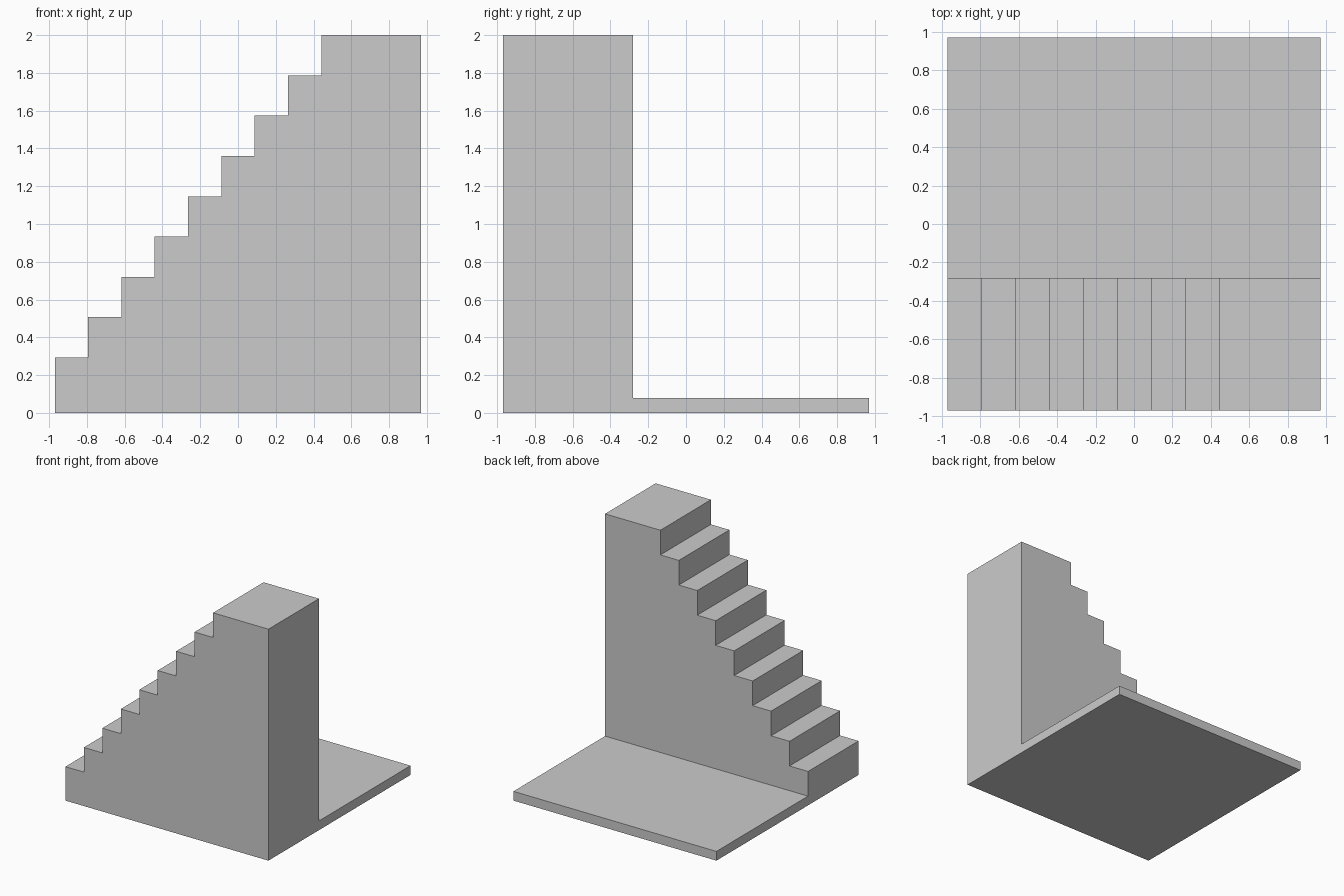
import bpy, bmesh

if "Cube" in bpy.data.objects:
    bpy.data.objects.remove(bpy.data.objects["Cube"])

HALF = 0.97            # half width and half depth
BACK = -0.28           # rear face of the staircase
SLAB = 0.08            # floor slab thickness
STEPS = 9
TREAD = 2 * HALF / 11  # the landing is three treads long
RISE = (2 - SLAB) / STEPS

# staircase side profile (x, z)
profile = [(HALF, 0), (-HALF, 0)]
for i in range(STEPS):
    z = SLAB + RISE * (i + 1)
    x0 = -HALF + TREAD * i
    x1 = x0 + TREAD if i < STEPS - 1 else HALF
    profile += [(x0, z), (x1, z)]

bm = bmesh.new()

# solid staircase block
face = bm.faces.new([bm.verts.new((x, -HALF, z)) for x, z in profile])
res = bmesh.ops.extrude_face_region(bm, geom=[face])
verts = [e for e in res["geom"] if isinstance(e, bmesh.types.BMVert)]
bmesh.ops.translate(bm, verts=verts, vec=(0, BACK + HALF, 0))

# floor slab drawn out of the bottom strip of the back face
bmesh.ops.bisect_plane(bm, geom=bm.verts[:] + bm.edges[:] + bm.faces[:],
                       plane_co=(0, 0, SLAB), plane_no=(0, 0, 1))
strip = [f for f in bm.faces
         if all(abs(v.co.y - BACK) < 1e-4 and v.co.z < SLAB + 1e-4 for v in f.verts)]
res = bmesh.ops.extrude_face_region(bm, geom=strip)
verts = [e for e in res["geom"] if isinstance(e, bmesh.types.BMVert)]
bmesh.ops.translate(bm, verts=verts, vec=(0, HALF - BACK, 0))

# merge coplanar faces and tidy normals
bmesh.ops.dissolve_limit(bm, angle_limit=0.01, verts=bm.verts[:], edges=bm.edges[:])
bmesh.ops.recalc_face_normals(bm, faces=bm.faces[:])

mesh = bpy.data.meshes.new("staircase_with_floor")
bm.to_mesh(mesh)
bm.free()
bpy.context.collection.objects.link(bpy.data.objects.new("staircase_with_floor", mesh))
